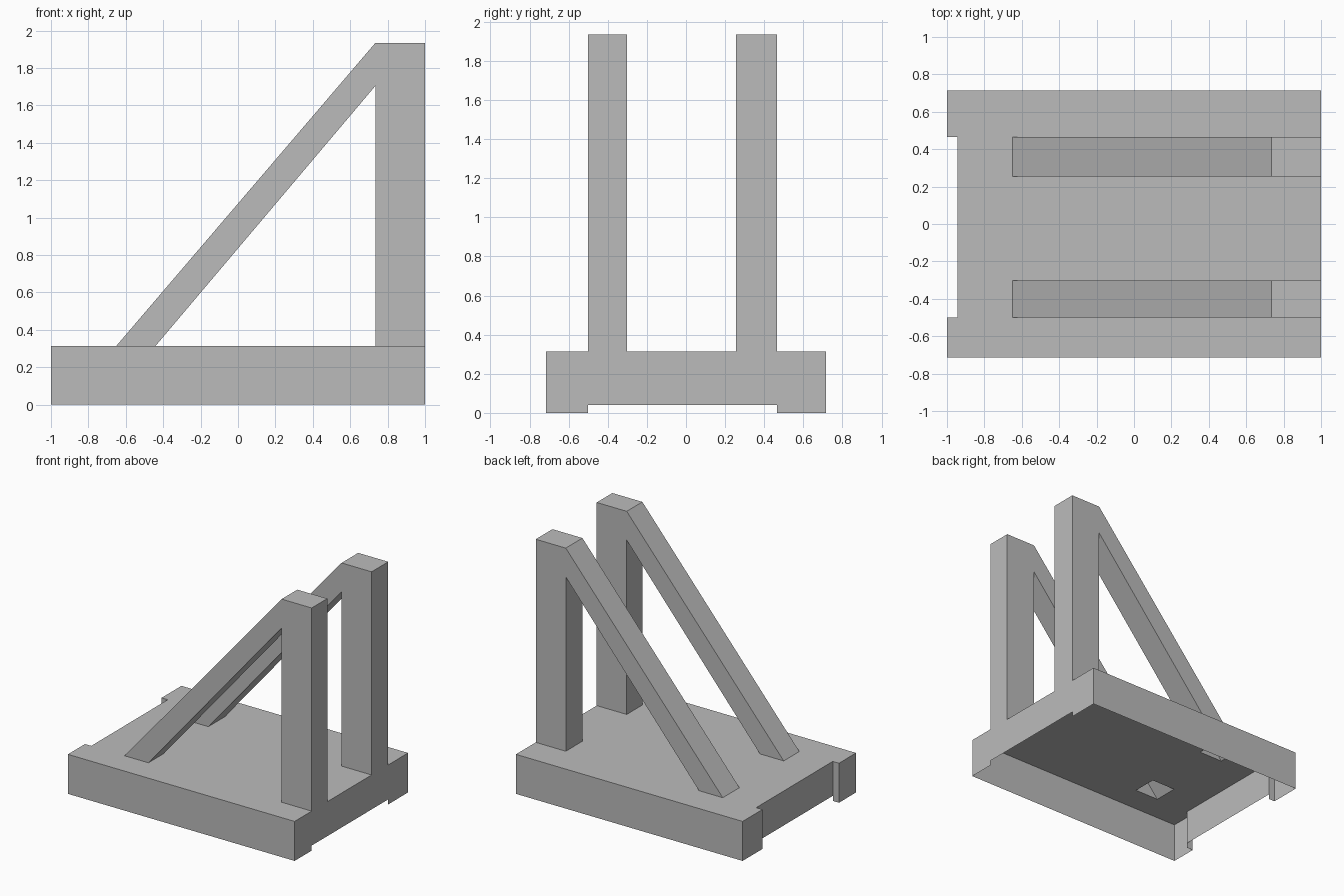
import bpy
import bmesh

cube = bpy.data.objects.get("Cube")
if cube:
    bpy.data.objects.remove(cube, do_unlink=True)

grey = bpy.data.materials.new("plain grey")
grey.use_nodes = True
grey.diffuse_color = (0.5, 0.5, 0.5, 1)
grey.node_tree.nodes["Principled BSDF"].inputs["Base Color"].default_value = (0.5, 0.5, 0.5, 1)

# Shared dimensions
TOP, LIP = 0.315, 0.04            # deck height, raised lower edge between the skirts
HALF = 0.715                      # half width of the base
NOTCH = -0.945                    # recessed end wall
Y0, Y1, Y2, Y3 = -0.5, -0.303, 0.255, 0.465   # sides of the two frames
FOOT0, FOOT1, POST = -0.65, -0.44, 0.735      # brace foot and post positions
PEAK, INNER = 1.935, 1.705


def finish(name, bm):
    bmesh.ops.remove_doubles(bm, verts=bm.verts, dist=1e-5)
    mesh = bpy.data.meshes.new(name)
    bm.to_mesh(mesh)
    bm.free()
    mesh.materials.append(grey)
    obj = bpy.data.objects.new(name, mesh)
    bpy.context.collection.objects.link(obj)


def face(bm, points):
    return bm.faces.new([bm.verts.new(p) for p in points])


# Base: open-bottomed shell, walls from an outline of (x, y, lower edge of next wall)
def build_base():
    bm = bmesh.new()
    outline = [(-1, -HALF, 0), (1, -HALF, 0), (1, Y0, LIP), (1, Y3, 0),
               (1, HALF, 0), (-1, HALF, 0), (-1, Y3, 0), (NOTCH, Y3, LIP),
               (NOTCH, Y0, 0), (-1, Y0, 0)]
    for (xa, ya, low), (xb, yb, _) in zip(outline, outline[1:] + outline[:1]):
        face(bm, [(xa, ya, low), (xb, yb, low), (xb, yb, TOP), (xa, ya, TOP)])
    # Deck cells, left open under the hollow frames and at the end notch
    xs = [-1, NOTCH, FOOT0, FOOT1, POST, 1]
    ys = [-HALF, Y0, Y1, Y2, Y3, HALF]
    for i, (xa, xb) in enumerate(zip(xs, xs[1:])):
        for j, (ya, yb) in enumerate(zip(ys, ys[1:])):
            in_notch = i == 0 and 1 <= j <= 3
            under_frame = i in (2, 4) and j in (1, 3)
            if not (in_notch or under_frame):
                face(bm, [(xa, ya, TOP), (xb, ya, TOP), (xb, yb, TOP), (xa, yb, TOP)])
    finish("base", bm)


# Frame: upright post and sloping brace in one profile, open where it meets the deck
def build_frame(name, ya, yb):
    bm = bmesh.new()
    profile = [(1, TOP), (1, PEAK), (POST, PEAK), (FOOT0, TOP),
               (FOOT1, TOP), (POST, INNER), (POST, TOP)]
    face(bm, [(x, ya, z) for x, z in reversed(profile)])
    face(bm, [(x, yb, z) for x, z in profile])
    for (xa, za), (xb, zb) in zip(profile, profile[1:]):
        if za == TOP and zb == TOP:
            continue
        face(bm, [(xa, ya, za), (xb, ya, zb), (xb, yb, zb), (xa, yb, za)])
    bmesh.ops.remove_doubles(bm, verts=bm.verts, dist=1e-5)
    bmesh.ops.recalc_face_normals(bm, faces=bm.faces)
    finish(name, bm)


build_base()
build_frame("front_frame", Y0, Y1)
build_frame("back_frame", Y2, Y3)
